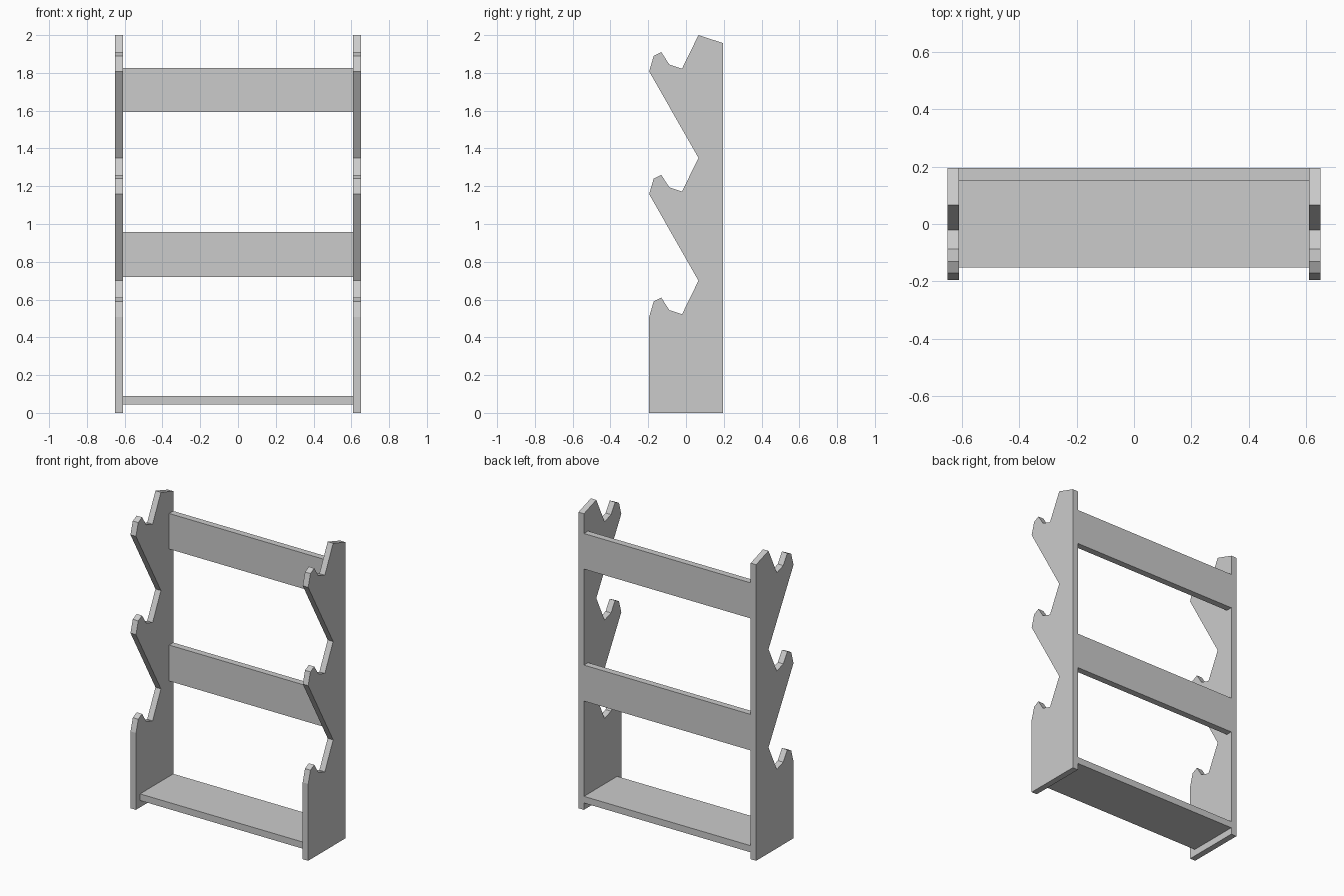
import bpy
import bmesh
from mathutils import Vector

cube = bpy.data.objects.get("Cube")
if cube:
    bpy.data.objects.remove(cube, do_unlink=True)

# Single plain grey finish
grey = bpy.data.materials.new("light_grey")
grey.use_nodes = True
grey.diffuse_color = (0.6, 0.6, 0.6, 1)
grey.node_tree.nodes["Principled BSDF"].inputs["Base Color"].default_value = (0.6, 0.6, 0.6, 1)

OUTER, INNER = 0.65, 0.61   # outer and inner faces of the side panels
DEPTH = 0.195               # half depth of the rack
PITCH = 0.65                # vertical distance between hooks


def extrude_profile(name, profile, x0, x1):
    """Solid made by sweeping a (y, z) outline from x0 to x1."""
    bm = bmesh.new()
    face = bm.faces.new([bm.verts.new((x0, y, z)) for y, z in profile])
    swept = bmesh.ops.extrude_face_region(bm, geom=[face])["geom"]
    verts = [v for v in swept if isinstance(v, bmesh.types.BMVert)]
    bmesh.ops.translate(bm, vec=Vector((x1 - x0, 0, 0)), verts=verts)
    bmesh.ops.recalc_face_normals(bm, faces=bm.faces)
    mesh = bpy.data.meshes.new(name)
    bm.to_mesh(mesh)
    bm.free()
    mesh.materials.append(grey)
    obj = bpy.data.objects.new(name, mesh)
    bpy.context.collection.objects.link(obj)
    return obj


def board(name, y0, y1, z0, z1):
    """Board spanning the gap between the side panels."""
    return extrude_profile(name, [(y0, z0), (y1, z0), (y1, z1), (y0, z1)], -INNER, INNER)


# Side panels: one hook outline repeated three times up the front edge
hook = [(-DEPTH, 0.508), (-0.171, 0.59), (-0.131, 0.61),
        (-0.088, 0.544), (-0.021, 0.522), (0.066, 0.70)]
outline = [(DEPTH, 0), (-DEPTH, 0)]
for level in range(3):
    outline += [(y, z + level * PITCH) for y, z in hook]
outline.append((DEPTH, 1.958))
extrude_profile("left_side_panel", outline, INNER, OUTER)
extrude_profile("right_side_panel", outline, -OUTER, -INNER)

# Bottom shelf and two back rails
board("bottom_shelf", -0.152, DEPTH, 0.045, 0.089)
board("middle_back_rail", 0.152, DEPTH, 0.719, 0.957)
board("top_back_rail", 0.152, DEPTH, 1.592, 1.827)
